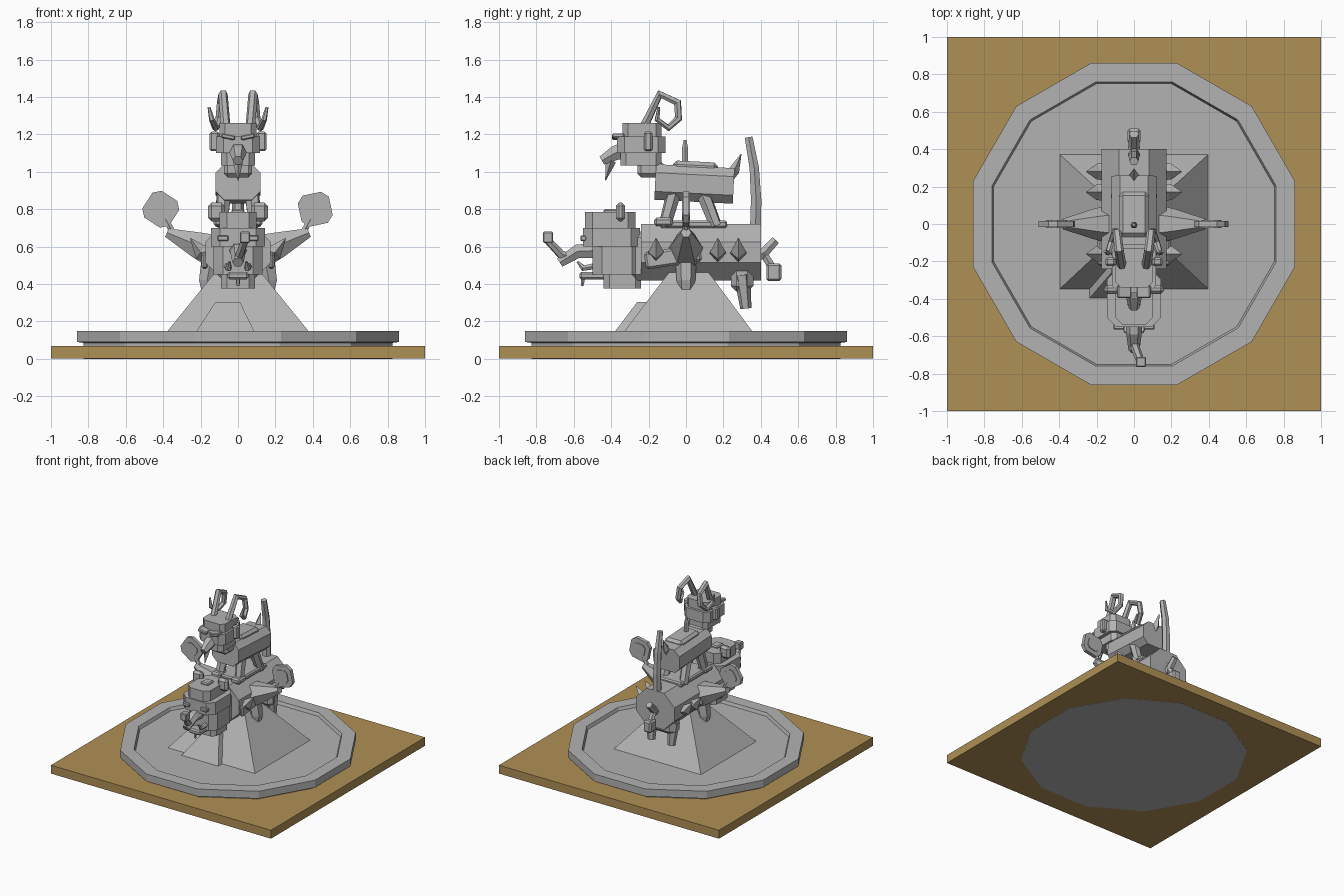
import bpy, bmesh, math
from mathutils import Matrix, Vector

if "Cube" in bpy.data.objects:
    bpy.data.objects.remove(bpy.data.objects["Cube"])


def material(name, colour):
    m = bpy.data.materials.new(name)
    m.use_nodes = True
    m.diffuse_color = colour
    node = next(n for n in m.node_tree.nodes if n.type == "BSDF_PRINCIPLED")
    node.inputs["Base Color"].default_value = colour
    return m


STONE = material("grey stone", (0.45, 0.45, 0.45, 1))
TAN = material("tan board", (0.43, 0.28, 0.09, 1))
SIDES = (("right", -1), ("left", 1))


def finish(name, bm, mat=STONE):
    bmesh.ops.recalc_face_normals(bm, faces=bm.faces)
    mesh = bpy.data.meshes.new(name)
    bm.to_mesh(mesh)
    bm.free()
    mesh.materials.append(mat)
    ob = bpy.data.objects.new(name, mesh)
    bpy.context.collection.objects.link(ob)
    return ob


def block(name, x, y, z, bevel=0.0, tilt=0.0, spin=0.0, mat=STONE):
    """Chamfered box from (min, max) ranges; tilt about x, spin about y."""
    bm = bmesh.new()
    bmesh.ops.create_cube(bm, size=1)
    bmesh.ops.scale(bm, vec=[r[1] - r[0] for r in (x, y, z)], verts=bm.verts)
    if bevel:
        bmesh.ops.bevel(bm, geom=bm.edges[:], offset=bevel, segments=1, affect="EDGES")
    ob = finish(name, bm, mat)
    ob.location = [sum(r) / 2 for r in (x, y, z)]
    ob.rotation_euler = (tilt, spin, 0)
    return ob


def pillar(name, x, y, z, corner):
    """Upright box with only its vertical corners cut."""
    return prism(name, cut_rect(x, y, corner), "z", z)


def cut_rect(a, b, c):
    return [(a[0] + c, b[0]), (a[1] - c, b[0]), (a[1], b[0] + c), (a[1], b[1] - c),
            (a[1] - c, b[1]), (a[0] + c, b[1]), (a[0], b[1] - c), (a[0], b[0] + c)]


def prism(name, outline, axis, span):
    """Extrude a 2D outline along an axis."""
    place = {"x": lambda a, b, t: (t, a, b), "y": lambda a, b, t: (a, t, b),
             "z": lambda a, b, t: (a, b, t)}[axis]
    bm = bmesh.new()
    rings = [[bm.verts.new(place(a, b, t)) for a, b in outline] for t in span]
    for r in rings:
        bm.faces.new(r)
    for i in range(len(outline)):
        j = (i + 1) % len(outline)
        bm.faces.new((rings[0][i], rings[0][j], rings[1][j], rings[1][i]))
    return finish(name, bm)


def frustum(name, base, top, z):
    """Tapered block between two (x0, x1, y0, y1) rectangles."""
    bm = bmesh.new()
    bmesh.ops.create_cube(bm, size=2)
    for v in bm.verts:
        up = v.co.z > 0
        r = top if up else base
        v.co = (r[1] if v.co.x > 0 else r[0], r[3] if v.co.y > 0 else r[2], z[up])
    return finish(name, bm)


def tube(name, points, radii, res=1):
    """Faceted tapered rod through the points."""
    cu = bpy.data.curves.new(name, "CURVE")
    cu.dimensions = "3D"
    cu.bevel_depth = 1
    cu.bevel_resolution = res
    cu.use_fill_caps = True
    sp = cu.splines.new("POLY")
    sp.use_smooth = False
    sp.points.add(len(points) - 1)
    for i, (p, co) in enumerate(zip(sp.points, points)):
        p.co = (*co, 1)
        p.radius = radii[min(i, len(radii) - 1)]
    cu.materials.append(STONE)
    ob = bpy.data.objects.new(name, cu)
    bpy.context.collection.objects.link(ob)
    return ob


# Base board and recessed twelve-sided plinth
block("base_board", (-1, 1), (-1, 1), (0.001, 0.07), mat=TAN)
bm = bmesh.new()
profile = [(0.825, 0), (0.825, 0.085), (0.86, 0.09), (0.86, 0.15), (0.76, 0.15), (0.75, 0.125)]
rings = []
for apothem, z in profile:
    r = apothem / math.cos(math.pi / 12)
    rings.append([bm.verts.new((r * math.cos(math.pi * (2 * k + 1) / 12),
                                r * math.sin(math.pi * (2 * k + 1) / 12), z)) for k in range(12)])
for lo, hi in zip(rings, rings[1:]):
    for k in range(12):
        bm.faces.new((lo[k], lo[k - 1], hi[k - 1], hi[k]))
bm.faces.new(rings[0])
bm.faces.new(rings[-1])
finish("plinth", bm)

# Sloping pedestal with a small wedge in front
frustum("pedestal", (-0.4, 0.4, -0.35, 0.375), (-0.1, 0.1, -0.07, 0.1), (0.12, 0.49))
frustum("front_wedge", (-0.24, 0.1, -0.4, -0.1), (-0.12, 0.01, -0.26, -0.05), (0.12, 0.305))

# Mount body: long chamfered barrel
prism("mount_body", cut_rect((-0.175, 0.175), (0.42, 0.72), 0.095), "y", (-0.24, 0.4))
block("mount_neck", (-0.11, 0.11), (-0.3, -0.18), (0.42, 0.68), 0.03)
block("rump", (-0.13, 0.13), (0.24, 0.36), (0.36, 0.56), 0.03)
for side, s in SIDES:
    tube(side + "_mount_leg", [(s * 0.15, 0, 0.3), (s * 0.165, 0, 0.42), (s * 0.14, 0, 0.56)],
         [0.035, 0.05, 0.06])
    tube(side + "_hind_leg", [(s * 0.09, 0.32, 0.27), (s * 0.1, 0.3, 0.45)], [0.03, 0.045])
    block(side + "_saddle_plate", sorted((s * 0.16, s * 0.195)), (-0.22, 0.08), (0.5, 0.59), 0.012, 0.15)
    # Flank spikes
    for y in (-0.16, 0.17, 0.28):
        tube(side + "_flank_spike", [(s * 0.16, y, 0.56), (s * 0.2, y, 0.57), (s * 0.255, y, 0.645)],
             [0.045, 0.042, 0.002], 0)
    # Arms holding flat paddles
    tube(side + "_arm", [(s * 0.14, 0, 0.58), (s * 0.22, 0, 0.61), (s * 0.38, 0, 0.675)],
         [0.1, 0.08, 0.028])
    tube(side + "_handle", [(s * 0.34, 0, 0.66), (s * 0.4, 0, 0.77)], [0.018])
    paddle = prism(side + "_paddle", cut_rect((-0.085, 0.085), (-0.085, 0.085), 0.035), "y", (-0.015, 0.015))
    boss = prism(side + "_paddle_boss", cut_rect((-0.05, 0.05), (-0.05, 0.05), 0.02), "y", (-0.022, 0.022))
    for ob in (paddle, boss):
        ob.location = (s * 0.413, 0, 0.8)
        ob.rotation_euler.y = math.radians(-12 if s > 0 else 33)

# Mount head: stacked corner-cut blocks
pillar("mount_crown", (-0.1, 0.1), (-0.54, -0.27), (0.69, 0.785), 0.04)
pillar("mount_brow", (-0.145, 0.145), (-0.55, -0.245), (0.6, 0.7), 0.05)
pillar("mount_cheeks", (-0.13, 0.13), (-0.5, -0.24), (0.45, 0.61), 0.05)
pillar("mount_jaw", (-0.09, 0.09), (-0.44, -0.24), (0.375, 0.46), 0.03)
block("mount_lip", (-0.055, 0.055), (-0.57, -0.4), (0.425, 0.465), 0.01)
tube("chin_spike", [(0, -0.55, 0.44), (0, -0.555, 0.39)], [0.014, 0.008])
block("forehead_plate", (-0.035, 0.035), (-0.44, -0.36), (0.77, 0.8), 0.008)
for side, s in SIDES:
    block(side + "_mount_ear", sorted((s * 0.07, s * 0.16)), (-0.375, -0.325), (0.735, 0.835), 0.018)
    block(side + "_mount_eye", sorted((s * 0.05, s * 0.11)), (-0.565, -0.53), (0.63, 0.66), 0.006)
    tube(side + "_tusk", [(s * 0.06, -0.46, 0.5), (s * 0.05, -0.55, 0.485), (s * 0.045, -0.58, 0.52)],
         [0.02, 0.018, 0.006])

# Curled trunk and tail
tube("trunk", [(0, -0.46, 0.58), (0, -0.58, 0.575), (0, -0.675, 0.515)], [0.05, 0.042, 0.03])
tube("trunk_tip", [(0, -0.63, 0.545), (0.01, -0.67, 0.56), (0.035, -0.735, 0.63)], [0.026, 0.024, 0.022])
block("trunk_end", (0.01, 0.065), (-0.765, -0.71), (0.62, 0.68), 0.006)
tube("tail", [(0, 0.38, 0.55), (0, 0.42, 0.57), (0, 0.48, 0.635)], [0.035, 0.03, 0.026])
tube("tail_drop", [(0, 0.41, 0.57), (0, 0.46, 0.49)], [0.024])
block("tail_tuft", (-0.035, 0.035), (0.43, 0.51), (0.415, 0.51), 0.012)

# Tall curved standard behind the rider
tube("standard", [(0, 0.37, 0.62), (0, 0.375, 0.85), (0, 0.365, 1.02), (0, 0.335, 1.185)],
     [0.035, 0.032, 0.029, 0.024])

# Rider body standing on four splayed legs
block("saddle", (-0.11, 0.11), (-0.14, 0.22), (0.7, 0.74), 0.01)
rider = prism("rider_body", cut_rect((-0.12, 0.12), (-0.095, 0.095), 0.045), "y", (-0.21, 0.21))
rider.location = (0, 0.045, 0.935)
rider.rotation_euler.x = -0.05
block("rider_pack", (-0.08, 0.08), (-0.07, 0.17), (1.0, 1.055), 0.02, -0.05)
tube("pack_post", [(0, -0.005, 1.03), (0, -0.005, 1.13), (0, -0.005, 1.17)], [0.02, 0.018, 0.008])
tube("rump_spike", [(0, 0.22, 0.97), (0, 0.26, 1.01), (0, 0.295, 1.095)], [0.035, 0.028, 0.002], 0)
for side, s in SIDES:
    for y, lean in ((-0.1, 0.035), (0.14, -0.05)):
        tube(side + "_rider_leg", [(s * 0.09, y - lean * 0.4, 0.71), (s * 0.075, y + lean, 0.89)],
             [0.034, 0.04])
    block(side + "_rider_foot", sorted((s * 0.05, s * 0.13)), (-0.17, -0.07), (0.71, 0.755), 0.012)

# Rider head
block("rider_neck", (-0.075, 0.075), (-0.26, -0.12), (0.97, 1.06), 0.02)
pillar("rider_jaw", (-0.09, 0.09), (-0.35, -0.13), (1.035, 1.11), 0.03)
pillar("rider_face", (-0.118, 0.118), (-0.37, -0.11), (1.1, 1.19), 0.04)
pillar("rider_crown", (-0.1, 0.1), (-0.34, -0.13), (1.185, 1.26), 0.03)
tube("snout", [(0, -0.33, 1.115), (0, -0.38, 1.1), (0, -0.45, 1.06)], [0.05, 0.045, 0.028])
tube("beard", [(0, -0.4, 1.06), (0, -0.41, 1.03), (0, -0.43, 0.955)], [0.026, 0.022, 0.002], 0)
for side, s in SIDES:
    block(side + "_brow", sorted((s * 0.015, s * 0.09)), (-0.395, -0.33), (1.175, 1.2), 0.006, 0, s * -0.2)
    block(side + "_rider_ear", sorted((s * 0.1, s * 0.152)), (-0.225, -0.18), (1.11, 1.215), 0.01)
    # Spiral horns curling back and outward
    tube(side + "_horn",
         [(s * x, y, z) for x, y, z in
          ((0.065, -0.23, 1.23), (0.08, -0.14, 1.415), (0.09, -0.045, 1.37), (0.1, -0.04, 1.285),
           (0.12, -0.095, 1.235), (0.14, -0.155, 1.28), (0.155, -0.145, 1.345))],
         [0.026, 0.025, 0.023, 0.021, 0.019, 0.015, 0.008])
